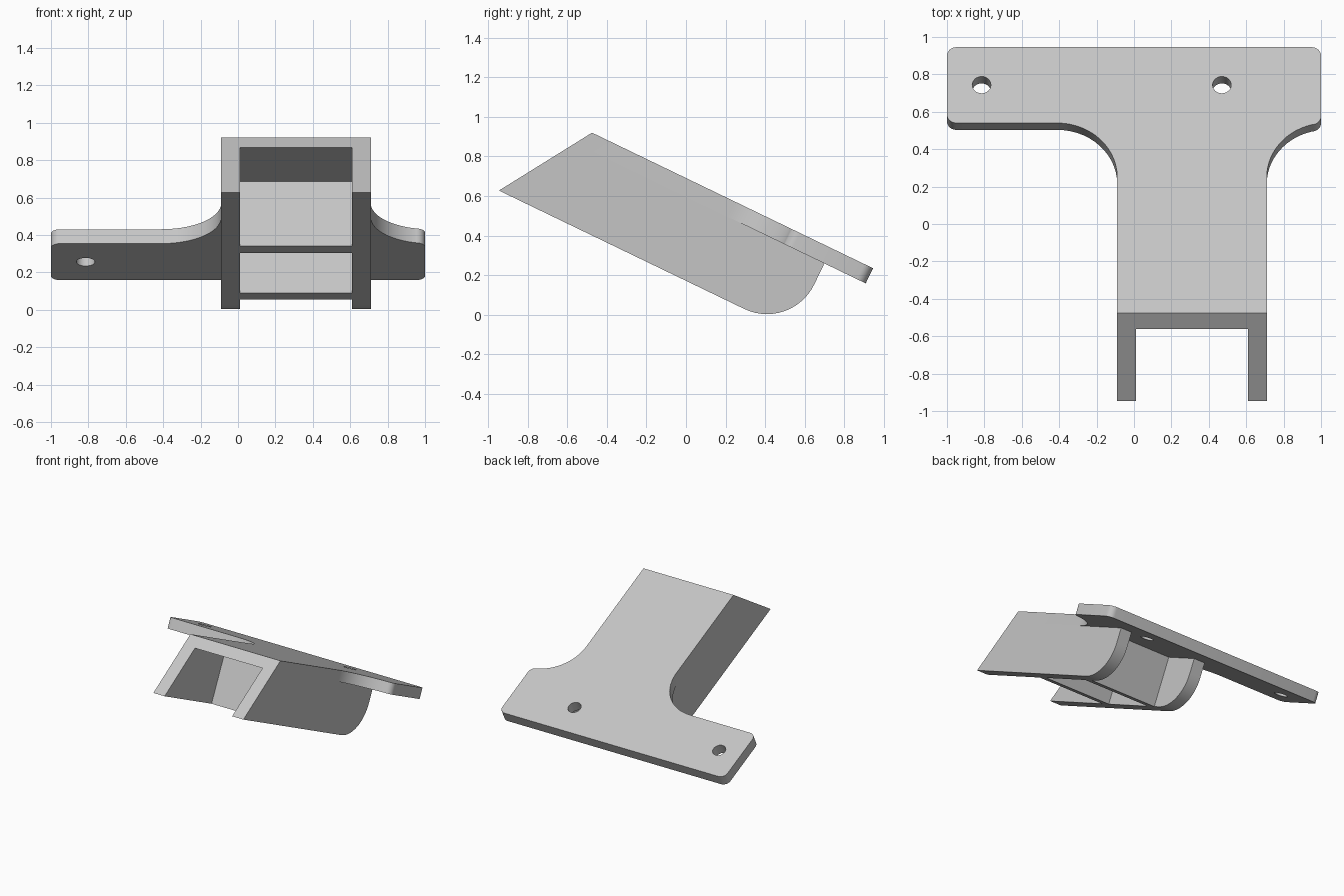
import bpy, bmesh
from math import radians, cos, sin
from mathutils import Vector

cube = bpy.data.objects.get("Cube")
if cube:
    bpy.data.objects.remove(cube, do_unlink=True)

grey = bpy.data.materials.new("light grey")
grey.use_nodes = True
grey.diffuse_color = (0.56, 0.56, 0.56, 1)
grey.node_tree.nodes["Principled BSDF"].inputs["Base Color"].default_value = grey.diffuse_color

TILT = radians(25.75)
ORIGIN = (0, -0.475, 0.92)
THICK = 0.085          # plate and rib thickness
DEPTH = 0.468          # full depth of the housing
RAKE = 0.297 / DEPTH   # forward lean of the front edge
INNER, OUTER = (0.01, 0.61), (-0.09, 0.71)


def arc(cx, cy, r, start, end, steps=14):
    angles = [radians(start + (end - start) * i / steps) for i in range(steps + 1)]
    return [(cx + r * cos(a), cy + r * sin(a)) for a in angles]


def prism(name, points, direction):
    """Extrude a closed outline, in the tilted frame of the bracket."""
    bm = bmesh.new()
    face = bm.faces.new([bm.verts.new(p) for p in points])
    top = bmesh.ops.extrude_face_region(bm, geom=[face])["geom"]
    bmesh.ops.translate(bm, vec=Vector(direction),
                        verts=[v for v in top if isinstance(v, bmesh.types.BMVert)])
    bmesh.ops.recalc_face_normals(bm, faces=bm.faces)
    mesh = bpy.data.meshes.new(name)
    bm.to_mesh(mesh)
    bm.free()
    mesh.materials.append(grey)
    ob = bpy.data.objects.new(name, mesh)
    ob.location = ORIGIN
    ob.rotation_euler = (-TILT, 0, 0)
    bpy.context.collection.objects.link(ob)
    return ob


def smooth(ob):
    bpy.ops.object.select_all(action="DESELECT")
    bpy.context.view_layer.objects.active = ob
    ob.select_set(True)
    bpy.ops.object.shade_smooth_by_angle(angle=radians(30))


# T-shaped mounting plate with filleted wings
outline = [(OUTER[0], 0), (OUTER[1], 0)]
outline += arc(1.03, 0.807, 0.32, 180, 105)
outline += arc(0.95, 1.167, 0.05, -85, 0, 6)
outline += arc(0.95, 1.527, 0.05, 0, 90, 6)
outline += arc(-0.95, 1.527, 0.05, 90, 180, 6)
outline += arc(-0.95, 1.177, 0.05, 180, 270, 6)
outline += arc(-0.41, 0.807, 0.32, 90, 0)
plate = prism("mounting_plate", [(x, y, 0) for x, y in outline], (0, 0, -THICK))
for v in plate.data.vertices:
    if v.co.y < 0.01:
        v.co.y += v.co.z * RAKE

# Screw holes
for x in (-0.815, 0.47):
    cutter = prism("hole_cutter", [(px, py, 0.1) for px, py in arc(x, 1.353, 0.05, 0, 345, 23)],
                   (0, 0, -0.4))
    cutter.hide_render = True
    mod = plate.modifiers.new("hole", "BOOLEAN")
    mod.operation = "DIFFERENCE"
    mod.solver = "EXACT"
    mod.object = cutter
    bpy.context.view_layer.objects.active = plate
    bpy.ops.object.modifier_apply(modifier=mod.name)
    bpy.data.objects.remove(cutter, do_unlink=True)
smooth(plate)

# Side cheeks with a raked front and a rounded lower back corner
R, END = 0.265, 1.345
profile = [(END, -THICK), (-THICK * RAKE, -THICK), (-DEPTH * RAKE, -DEPTH)]
profile += arc(END - R, R - DEPTH, R, -90, 0)
for name, x in (("right_cheek", OUTER[0]), ("left_cheek", INNER[1])):
    smooth(prism(name, [(x, y, z) for y, z in profile], (0.1, 0, 0)))

# Cross walls between the cheeks
for name, y in (("front_cross_wall", 0.365), ("rear_cross_wall", 0.942)):
    corners = [(y, -THICK), (y + 0.081, -THICK), (y + 0.081, -DEPTH), (y, -DEPTH)]
    prism(name, [(INNER[0], b, c) for b, c in corners], (INNER[1] - INNER[0], 0, 0))
